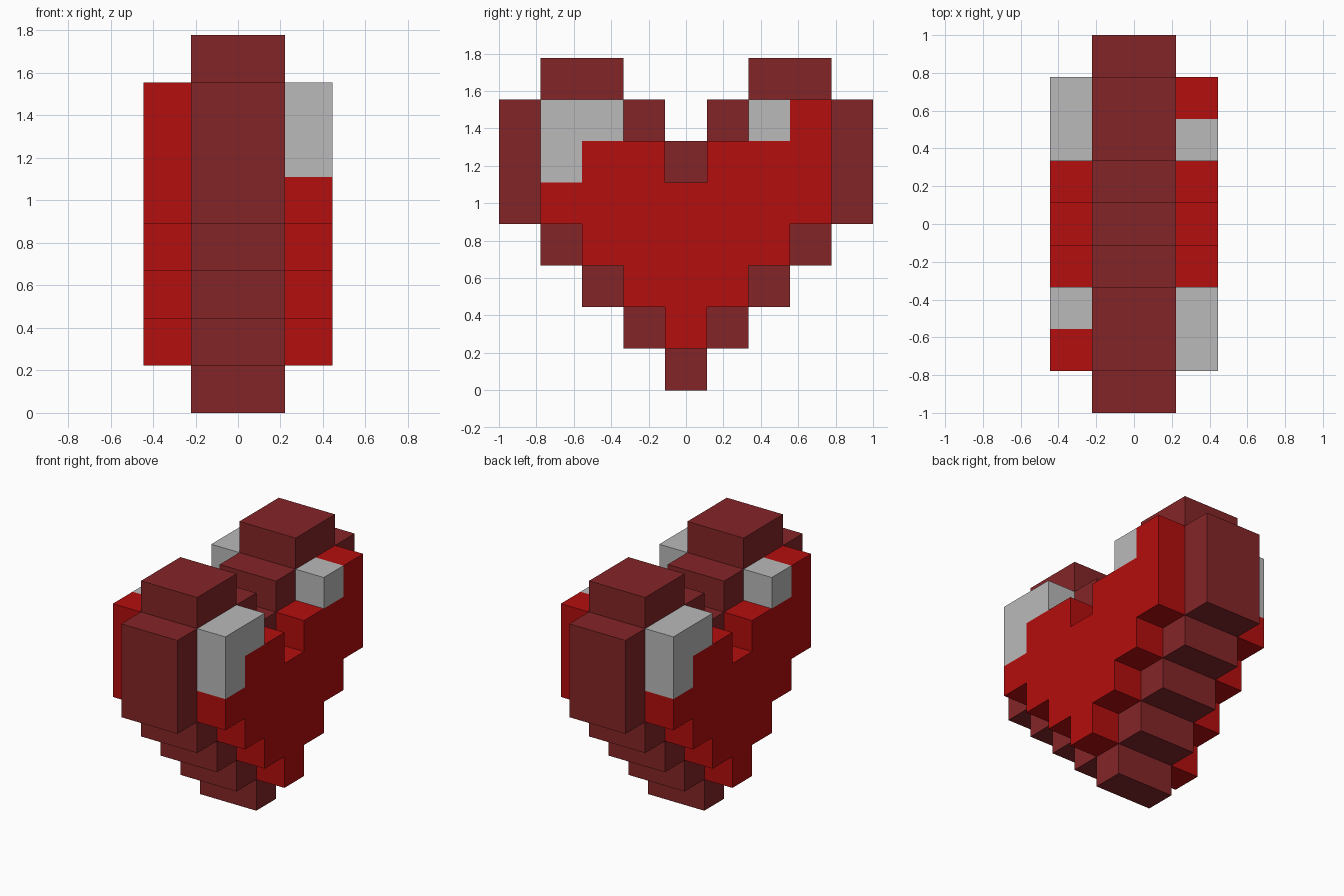
import bpy
import bmesh

cube = bpy.data.objects.get("Cube")
if cube:
    bpy.data.objects.remove(cube, do_unlink=True)

U = 2 / 9  # edge of one block

# Side pattern, top row first, front on the left:
# D = dark rim, R = red body, W = pale highlight
PATTERN = [
    ".DD...DD.",
    "DWWD.DWRD",
    "DWRRDRRRD",
    "DRRRRRRRD",
    ".DRRRRRD.",
    "..DRRRD..",
    "...DRD...",
    "....D....",
]


def material(name, rgb):
    mat = bpy.data.materials.new(name)
    mat.use_nodes = True
    mat.diffuse_color = (*rgb, 1)
    for node in mat.node_tree.nodes:
        if node.type == 'BSDF_PRINCIPLED':
            node.inputs["Base Color"].default_value = (*rgb, 1)
    return mat


def cells(letters):
    """(y, z) block positions holding any of the letters."""
    return {(y - 4, 7 - row) for row, line in enumerate(PATTERN)
            for y, c in enumerate(line) if c in letters}


def build(name, blocks, mat):
    """Join blocks into one shell with flat, merged faces."""
    bm = bmesh.new()
    for b in blocks:
        for axis in range(3):
            for side in (0, 1):
                near = list(b)
                near[axis] += 2 * side - 1
                if tuple(near) in blocks:
                    continue
                p, q = (axis + 1) % 3, (axis + 2) % 3
                quad = []
                for i, j in ((0, 0), (1, 0), (1, 1), (0, 1)):
                    co = list(b)
                    co[axis] += side
                    co[p] += i
                    co[q] += j
                    quad.append(bm.verts.new((co[0] * U, (co[1] - 0.5) * U, co[2] * U)))
                bm.faces.new(quad if side else quad[::-1])
    bmesh.ops.remove_doubles(bm, verts=bm.verts, dist=0.001)
    bmesh.ops.dissolve_limit(bm, angle_limit=0.01, verts=bm.verts, edges=bm.edges)
    mesh = bpy.data.meshes.new(name)
    bm.to_mesh(mesh)
    bm.free()
    mesh.materials.append(mat)
    obj = bpy.data.objects.new(name, mesh)
    bpy.context.collection.objects.link(obj)
    return obj


dark = material("dark red", (0.231, 0.0185, 0.0203))
red = material("bright red", (0.456, 0.0044, 0.0044))
pale = material("pale grey", (0.49, 0.49, 0.49))

# Highlights sit in the outer layers; the right one is turned half a circle
left_light = {(1, y, z) for y, z in cells("W")}
right_light = {(-2, -y, z) for _, y, z in left_light}

# Body runs through the full depth, less the highlight blocks
body = {(x, y, z) for x in range(-2, 2) for y, z in cells("RW")}
build("heart_body", body - left_light - right_light, red)
build("left_highlight", left_light, pale)
build("right_highlight", right_light, pale)

# Rim is half as deep as the body
build("rim", {(x, y, z) for x in (-1, 0) for y, z in cells("D")}, dark)
